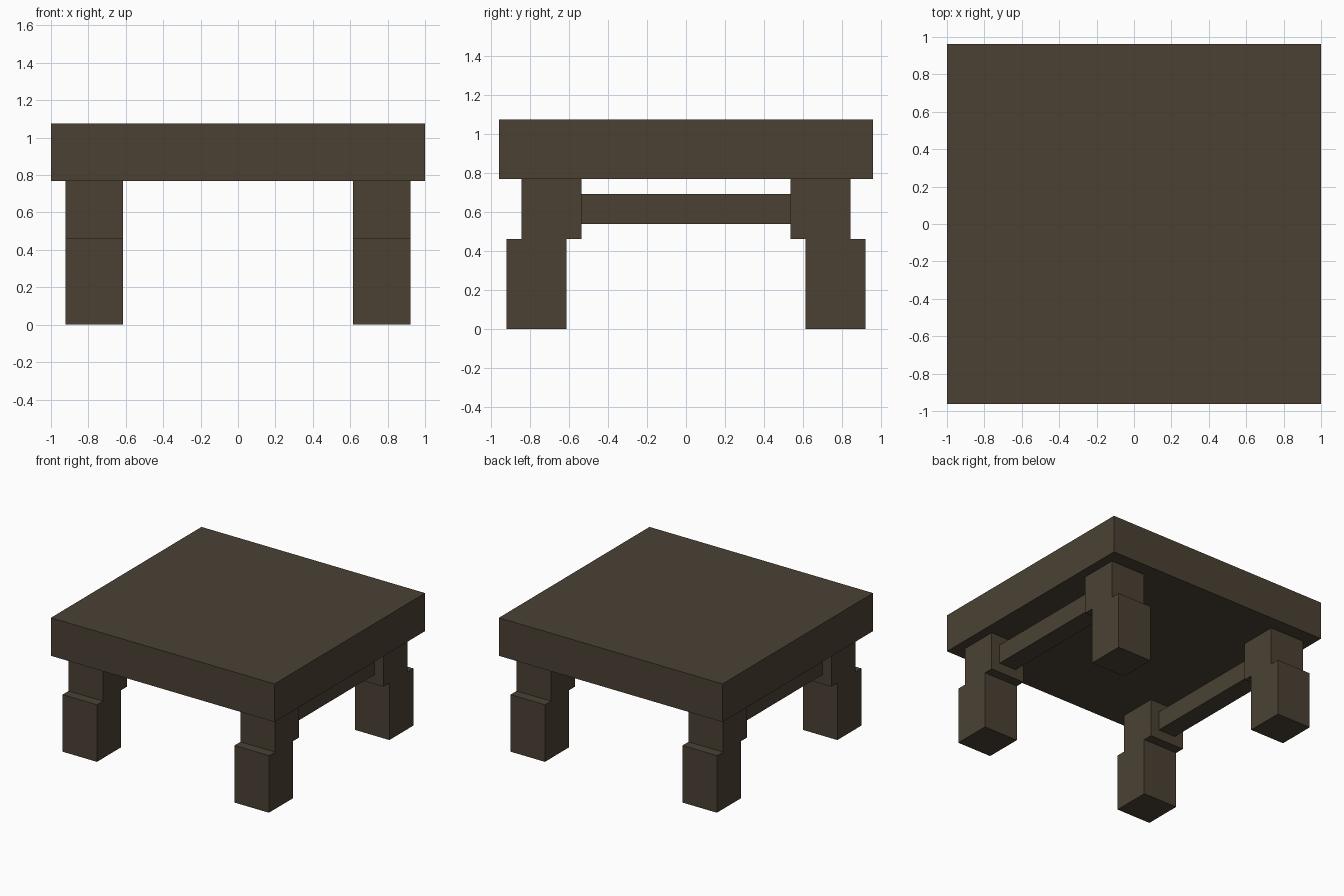
import bpy, bmesh

if "Cube" in bpy.data.objects:
    bpy.data.objects.remove(bpy.data.objects["Cube"])

U = 1 / 13  # modelling unit: the top is 26 units wide

wood = bpy.data.materials.new("dark brown wood")
wood.diffuse_color = (0.070, 0.053, 0.034, 1)
wood.use_nodes = True
wood.node_tree.nodes["Principled BSDF"].inputs["Base Color"].default_value = wood.diffuse_color


def extrude_profile(name, profile, x0, x1):
    """Extrude a (y, z) outline from x0 to x1, all in units."""
    bm = bmesh.new()
    face = bm.faces.new([bm.verts.new((x0 * U, y * U, z * U)) for y, z in profile])
    ext = bmesh.ops.extrude_face_region(bm, geom=[face])
    verts = [g for g in ext["geom"] if isinstance(g, bmesh.types.BMVert)]
    bmesh.ops.translate(bm, verts=verts, vec=((x1 - x0) * U, 0, 0))
    bmesh.ops.recalc_face_normals(bm, faces=bm.faces)
    mesh = bpy.data.meshes.new(name)
    bm.to_mesh(mesh)
    bm.free()
    mesh.materials.append(wood)
    obj = bpy.data.objects.new(name, mesh)
    bpy.context.collection.objects.link(obj)
    return obj


def rect(y0, y1, z0, z1):
    return [(y0, z0), (y1, z0), (y1, z1), (y0, z1)]


# Thick square top
extrude_profile("table_top", rect(-12.5, 12.5, 10, 14), -13, 13)

# Stepped legs: the upper block sits one unit further in than the foot
leg = [(8, 0), (12, 0), (12, 6), (11, 6), (11, 10), (7, 10), (7, 6), (8, 6)]
for side, x0 in (("left", -12), ("right", 8)):
    for end, s in (("front", -1), ("back", 1)):
        extrude_profile(f"{end}_{side}_leg", [(s * y, z) for y, z in leg], x0, x0 + 4)
    # Rail joining the front and back leg
    extrude_profile(f"{side}_rail", rect(-7, 7, 7, 9), x0 + 1, x0 + 3)
